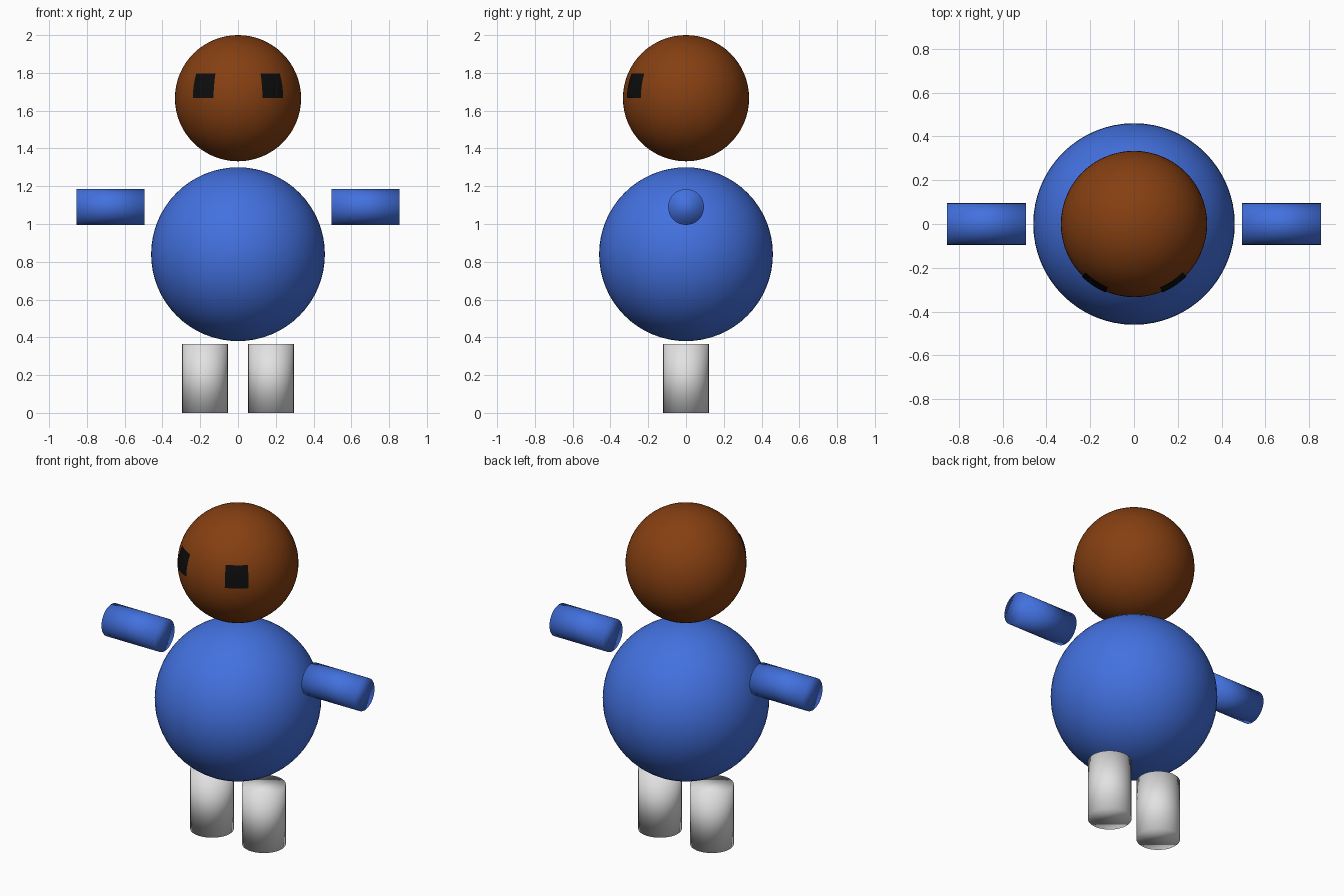
import bpy, bmesh, math
from mathutils import Vector

if "Cube" in bpy.data.objects:
    bpy.data.objects.remove(bpy.data.objects["Cube"])


def material(name, rgb):
    m = bpy.data.materials.new(name)
    m.diffuse_color = (*rgb, 1.0)
    m.use_nodes = True
    m.node_tree.nodes["Principled BSDF"].inputs["Base Color"].default_value = m.diffuse_color
    return m


BROWN = material("brown", (0.235, 0.05, 0.006))
BLUE = material("blue", (0.056, 0.165, 0.74))
WHITE = material("off_white", (0.76, 0.76, 0.76))
BLACK = material("black", (0.004, 0.004, 0.004))


def finish(obj, name, mat):
    obj.name = name
    obj.data.materials.append(mat)
    for p in obj.data.polygons:
        p.use_smooth = True
    return obj


def ball(name, z, radius, mat):
    bpy.ops.mesh.primitive_uv_sphere_add(segments=64, ring_count=32, radius=radius, location=(0, 0, z))
    return finish(bpy.context.object, name, mat)


def tube(name, loc, radius, length, rot, mat):
    bpy.ops.mesh.primitive_cylinder_add(vertices=32, radius=radius, depth=length, location=loc, rotation=rot)
    return finish(bpy.context.object, name, mat)


def eye(name, side):
    """Thin curved patch just above the head, 22.5-45 degrees off the front."""
    obj = ball(name, HEAD_Z, HEAD_R * 1.013, BLACK)
    bm = bmesh.new()
    bm.from_mesh(obj.data)
    outside = []
    for f in bm.faces:
        c = f.calc_center_median()
        lon = math.degrees(math.atan2(c.x * side, -c.y))
        lat = math.degrees(math.asin(c.z / c.length))
        if not (22.5 < lon < 45 and 0 < lat < 22.5):
            outside.append(f)
    bmesh.ops.delete(bm, geom=outside, context='FACES')
    bm.to_mesh(obj.data)
    bm.free()


# Head and body
HEAD_Z, HEAD_R = 1.666, 0.334
ball("head", HEAD_Z, HEAD_R, BROWN)
ball("body", 0.84, 0.46, BLUE)

# Paired parts
for side, label in ((-1, "left"), (1, "right")):
    eye(label + "_eye", side)
    tube(label + "_arm", (side * 0.674, 0, 1.09), 0.095, 0.36, (0, math.pi / 2, 0), BLUE)
    tube(label + "_leg", (side * 0.175, 0, 0.182), 0.121, 0.364, (0, 0, 0), WHITE)
